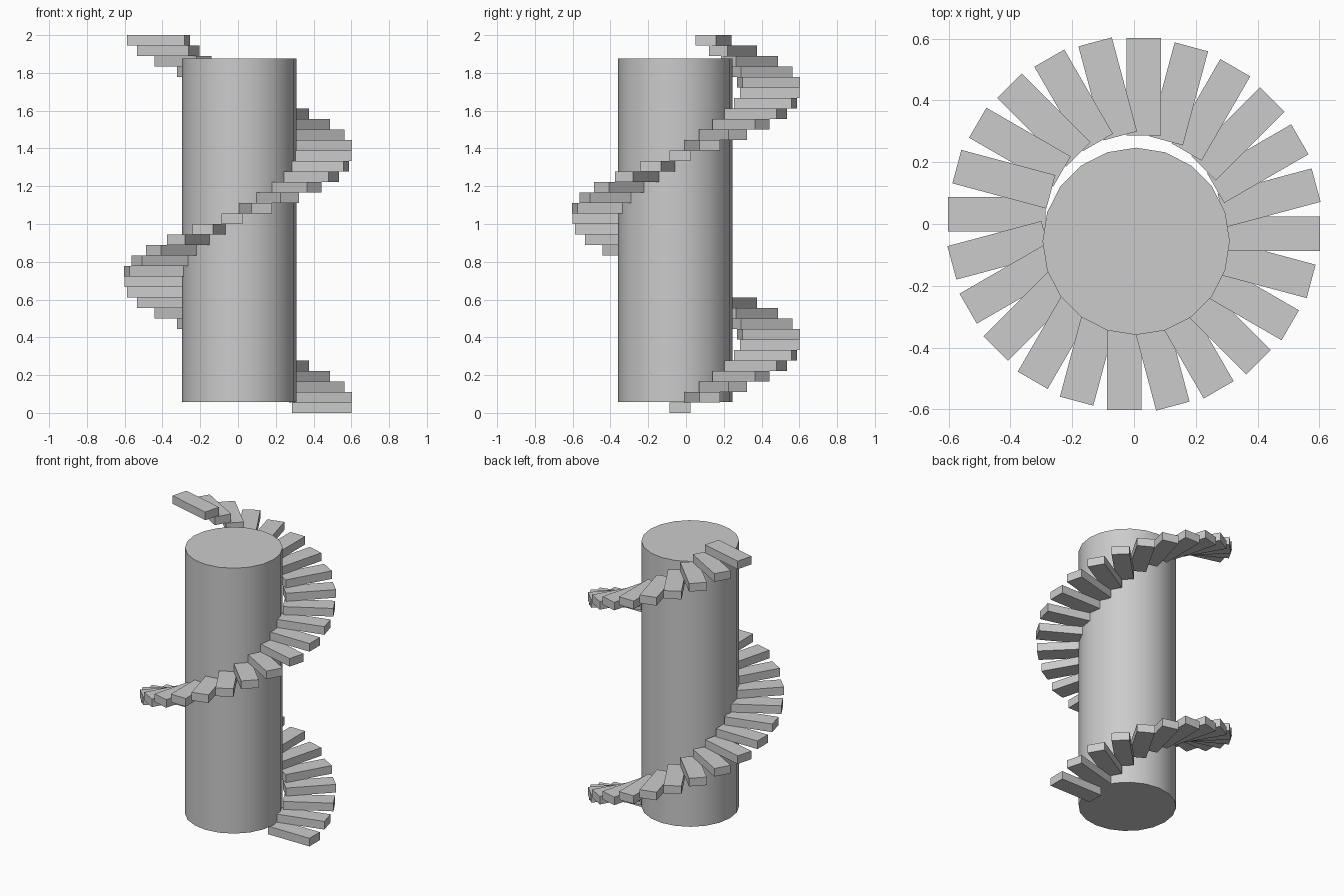
import bpy, math
from mathutils import Matrix, Vector

if "Cube" in bpy.data.objects:
    bpy.data.objects.remove(bpy.data.objects["Cube"])

STEPS = 36
RISE = 2.0 / STEPS
TURN = math.radians(15)
X0, X1 = 0.287, 0.602      # inner and outer end of a tread
Y0, Y1 = -0.087, 0.025     # tread sides, offset from the radial line

# Central column: 20 sides, slightly off the stair axis
Z0, Z1 = 0.058, 1.875
bpy.ops.mesh.primitive_cylinder_add(vertices=20, radius=0.303, depth=Z1 - Z0,
                                    location=(0.007, -0.056, (Z0 + Z1) / 2))
column = bpy.context.object
column.name = "central_column"
bpy.ops.object.shade_smooth_by_angle(angle=math.radians(30))


# Treads: one box turned and raised for each step
def add_tread(i):
    bpy.ops.mesh.primitive_cube_add(size=1)
    tread = bpy.context.object
    tread.name = f"tread_{i + 1:02d}"
    size = Matrix.Diagonal((X1 - X0, Y1 - Y0, RISE, 1))
    offset = Matrix.Translation(Vector(((X0 + X1) / 2, (Y0 + Y1) / 2, 0)))
    tread.data.transform(offset @ size)
    tread.location.z = (i + 0.5) * RISE
    tread.rotation_euler.z = i * TURN


for i in range(STEPS):
    add_tread(i)
